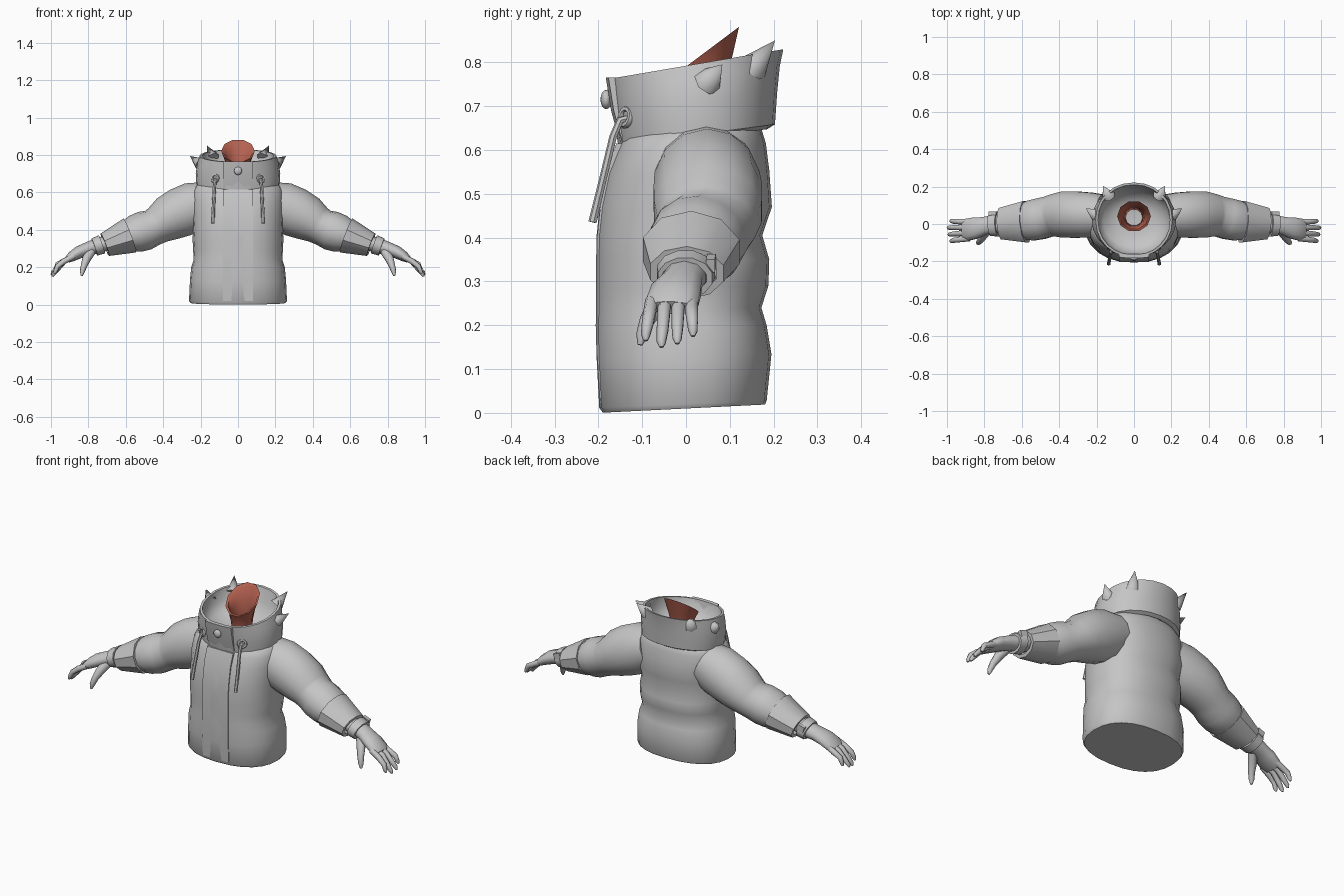
import bpy, math
from mathutils import Vector

if "Cube" in bpy.data.objects:
    bpy.data.objects.remove(bpy.data.objects["Cube"])


def material(name, rgb):
    m = bpy.data.materials.new(name)
    m.diffuse_color = (*rgb, 1)
    m.use_nodes = True
    m.node_tree.nodes["Principled BSDF"].inputs["Base Color"].default_value = m.diffuse_color
    return m


CLOTH = material("light grey", (0.56, 0.56, 0.56))
SKIN = material("brick red", (0.46, 0.12, 0.08))


def finish(name, verts, faces, mat, mirror=False, angle=40):
    me = bpy.data.meshes.new(name)
    me.from_pydata([tuple(v) for v in verts], [], faces)
    ob = bpy.data.objects.new(name, me)
    bpy.context.collection.objects.link(ob)
    me.materials.append(mat)
    bpy.ops.object.select_all(action='DESELECT')
    ob.select_set(True)
    bpy.context.view_layer.objects.active = ob
    bpy.ops.object.mode_set(mode='EDIT')
    bpy.ops.mesh.select_all(action='SELECT')
    bpy.ops.mesh.normals_make_consistent(inside=False)
    bpy.ops.object.mode_set(mode='OBJECT')
    bpy.ops.object.shade_smooth_by_angle(angle=math.radians(angle))
    if mirror:
        ob.modifiers.new("mirror", 'MIRROR')
    return ob


def loft(name, rings, mat, mirror=False, angle=40, caps=(True, True), closed=False):
    """Skin a list of equal-length point rings."""
    n, k = len(rings[0]), len(rings)
    verts = [p for r in rings for p in r]
    faces = []
    for i in range(k if closed else k - 1):
        a, b = i * n, ((i + 1) % k) * n
        faces += [(a + j, a + (j + 1) % n, b + (j + 1) % n, b + j) for j in range(n)]
    if not closed:
        if caps[0]:
            faces.append(tuple(range(n)))
        if caps[1]:
            faces.append(tuple(range((k - 1) * n, k * n)))
    return finish(name, verts, faces, mat, mirror, angle)


def level_ring(z, hw, y0, y1, tilt=0.0, n=24, p=2.0):
    """Rounded horizontal section from y0 to y1, rising towards the back by tilt."""
    out = []
    for i in range(n):
        a = 2 * math.pi * i / n
        c, s = math.cos(a), math.sin(a)
        x = hw * math.copysign(abs(c) ** (2 / p), c)
        y = (y0 + y1) / 2 + (y1 - y0) / 2 * math.copysign(abs(s) ** (2 / p), s)
        out.append(Vector((x, y, z + tilt * y)))
    return out


def tube(name, pts, mat, n=8, mirror=False, angle=40, closed=False):
    """Sweep ellipses along points given as (x, y, z, y radius, other radius)."""
    P = [Vector(p[:3]) for p in pts]
    rings = []
    for i, p in enumerate(pts):
        t = (P[min(i + 1, len(P) - 1)] - P[max(i - 1, 0)]).normalized()
        u = Vector((0, 1, 0))
        u = (u - t * u.dot(t)).normalized()
        v = t.cross(u)
        rings.append([P[i] + u * p[3] * math.cos(2 * math.pi * (j + .5) / n)
                      + v * p[4] * math.sin(2 * math.pi * (j + .5) / n) for j in range(n)])
    return loft(name, rings, mat, mirror, angle, closed=closed)


def band(name, a, b, ra, rb, thick, n=10, **kw):
    """Open sleeve with wall thickness between two points; ra, rb are (y, other) radii."""
    t = (Vector(b) - Vector(a)).normalized()
    u = Vector((0, 1, 0))
    u = (u - t * u.dot(t)).normalized()
    v = t.cross(u)
    rings = []
    for c, r, d in ((a, ra, 0), (b, rb, 0), (b, rb, thick), (a, ra, thick)):
        rings.append([Vector(c) + u * (r[0] - d) * math.cos(2 * math.pi * (j + .5) / n)
                      + v * (r[1] - d) * math.sin(2 * math.pi * (j + .5) / n) for j in range(n)])
    return loft(name, rings, CLOTH, closed=True, **kw)


# Jacket body with padded folds down the back: z, half width, front y, back y, tilt
body = [(0.010, .255, -.190, .180, .05), (0.020, .262, -.198, .184, .04),
        (0.13, .257, -.204, .195, .02), (0.20, .250, -.206, .184, 0), (0.24, .237, -.205, .172, 0),
        (0.29, .240, -.205, .188, 0), (0.35, .243, -.205, .190, 0), (0.405, .240, -.204, .174, 0),
        (0.47, .244, -.197, .196, 0), (0.55, .247, -.180, .190, .02),
        (0.605, .243, -.160, .182, .06), (0.638, .225, -.148, .170, .10), (0.652, .195, -.135, .155, .12)]
loft("jacket_body", [level_ring(*b, p=2.35) for b in body], CLOTH)

# Tall collar: outer wall, rim, inner wall and a floor sloping to the neck
collar = [(0.625, .205, -.145, .185, .12), (0.632, .222, -.155, .203, .13), (0.70, .226, -.165, .208, .15),
          (0.755, .216, -.172, .214, .17), (0.792, .205, -.178, .222, .17), (0.792, .192, -.166, .210, .17),
          (0.73, .192, -.150, .190, .15), (0.69, .165, -.120, .165, .10), (0.665, .10, -.06, .12, .05),
          (0.66, .04, .0, .07, .0)]
loft("collar", [level_ring(*c, p=2.1) for c in collar], CLOTH, angle=50, caps=(False, True))

# Overlapping front flap on the collar
flap = []
for z, yo in ((.610, -.150), (.69, -.172), (.765, -.184)):
    flap.append([Vector((x, yo + o + 1.1 * x * x, z)) for o, xs in ((0, (-.08, -.03, .03, .08)),
                 (.022, (.08, .03, -.03, -.08))) for x in xs])
loft("collar_flap", flap, CLOTH)

# Raised placket down the front of the body
placket = []
for z, yo in ((.02, -.202), (.13, -.2085), (.24, -.2095), (.405, -.2085), (.47, -.2015), (.55, -.188), (.615, -.165)):
    placket.append([Vector((x, y, z)) for x, y in ((-.08, yo + .006), (.08, yo + .006), (.08, yo + .03), (-.08, yo + .03))])
loft("front_placket", placket, CLOTH)


def cone(name, base, tip, r, n=7, mirror=True):
    B, T = Vector(base), Vector(tip)
    q = (T - B).to_track_quat('Z', 'Y')
    vs = [B + q @ Vector((r * math.cos(2 * math.pi * i / n), r * math.sin(2 * math.pi * i / n), 0))
          for i in range(n)] + [T]
    fs = [(i, (i + 1) % n, n) for i in range(n)] + [tuple(range(n))]
    return finish(name, vs, fs, CLOTH, mirror, 60)


# Collar spikes
cone("side_spike", (.205, .05, .755), (.257, .083, .795), .034)
cone("back_spike", (.135, .150, .785), (.165, .203, .85), .036)

# Front stud and the tab above it
bpy.ops.mesh.primitive_uv_sphere_add(segments=10, ring_count=8, radius=.022, location=(0, -.182, .715))
stud = bpy.context.object
stud.name = "collar_stud"
stud.scale.y = .6
stud.data.materials.append(CLOTH)
bpy.ops.object.shade_smooth_by_angle(angle=math.radians(60))

# Drawstring eyelets and cords
bpy.ops.mesh.primitive_torus_add(major_segments=14, minor_segments=6, major_radius=.019, minor_radius=.008,
                                 location=(.122, -.137, .675), rotation=(math.radians(80), 0, math.radians(35)))
eye = bpy.context.object
eye.name = "cord_eyelet"
bpy.ops.object.transform_apply(location=True, rotation=True, scale=True)
eye.data.materials.append(CLOTH)
eye.modifiers.new("mirror", 'MIRROR')
bpy.ops.object.shade_smooth_by_angle(angle=math.radians(60))
tube("drawstring", [(.120, -.125, .672, .009, .009), (.122, -.150, .668, .009, .009), (.126, -.166, .63, .009, .009),
                    (.131, -.190, .53, .009, .009), (.135, -.213, .435, .010, .010)], CLOTH, 7, True)

# Neck: open flaring tube whose rim rises towards the back
neck = [(0.655, .052, -.015, .085, 0), (0.70, .056, -.02, .09, .2), (0.745, .068, -.028, .105, .5),
        (0.79, .090, -.042, .125, .75), (0.784, .078, -.030, .112, .75), (0.74, .058, -.018, .093, .5),
        (0.665, .046, -.01, .08, 0)]
loft("neck", [level_ring(*r, n=10) for r in neck], SKIN, closed=True)

# Puffy sleeve from shoulder to cuff
tube("sleeve", [(.17, .045, .545, .115, .115), (.235, .048, .522, .123, .135), (.31, .050, .492, .127, .133),
                (.375, .050, .460, .126, .122), (.425, .046, .428, .116, .103), (.455, .040, .412, .110, .098),
                (.50, .028, .395, .112, .106), (.55, .018, .378, .110, .101), (.60, .010, .360, .096, .082),
                (.68, .004, .332, .07, .055)], CLOTH, 14, True, 35)

# Flared cuff and wrist strap with buckle
band("sleeve_cuff", (.578, .012, .370), (.712, .002, .320), (.116, .097), (.088, .064), .018, mirror=True)
band("wrist_strap", (.728, 0, .322), (.768, -.002, .308), (.069, .053), (.064, .050), .014, n=12, mirror=True)
tube("strap_buckle", [(.733, .058, .348, .014, .022), (.772, .056, .335, .014, .022)], CLOTH, 4, True)

# Hand: wrist, palm, fingers, thumb
tube("hand", [(.69, 0, .332, .052, .040), (.76, -.002, .312, .050, .040), (.80, -.010, .300, .050, .036),
              (.85, -.022, .280, .060, .034), (.89, -.030, .256, .062, .027), (.912, -.032, .240, .055, .018)],
     CLOTH, 10, True, 60)
for i, (y0, y1, x1, z1) in enumerate(((-.077, -.092, .985, .165), (-.047, -.056, .995, .150),
                                      (-.017, -.020, 1.0, .158), (.012, .016, .985, .175))):
    tube(f"finger_{i + 1}", [(.88, y0, .258, .016, .016), (.93, (2 * y0 + y1) / 3, .232, .0155, .016),
                             (.965, (y0 + 2 * y1) / 3, z1 + .040, .014, .014),
                             (x1 - .008, y1, z1 + .012, .011, .011), (x1 - .003, y1, z1, .005, .005)],
         CLOTH, 7, True, 60)
tube("thumb", [(.785, -.035, .285, .022, .026), (.808, -.065, .248, .022, .024), (.822, -.088, .212, .018, .018),
               (.832, -.100, .178, .014, .014), (.835, -.105, .155, .006, .006)], CLOTH, 7, True, 60)
